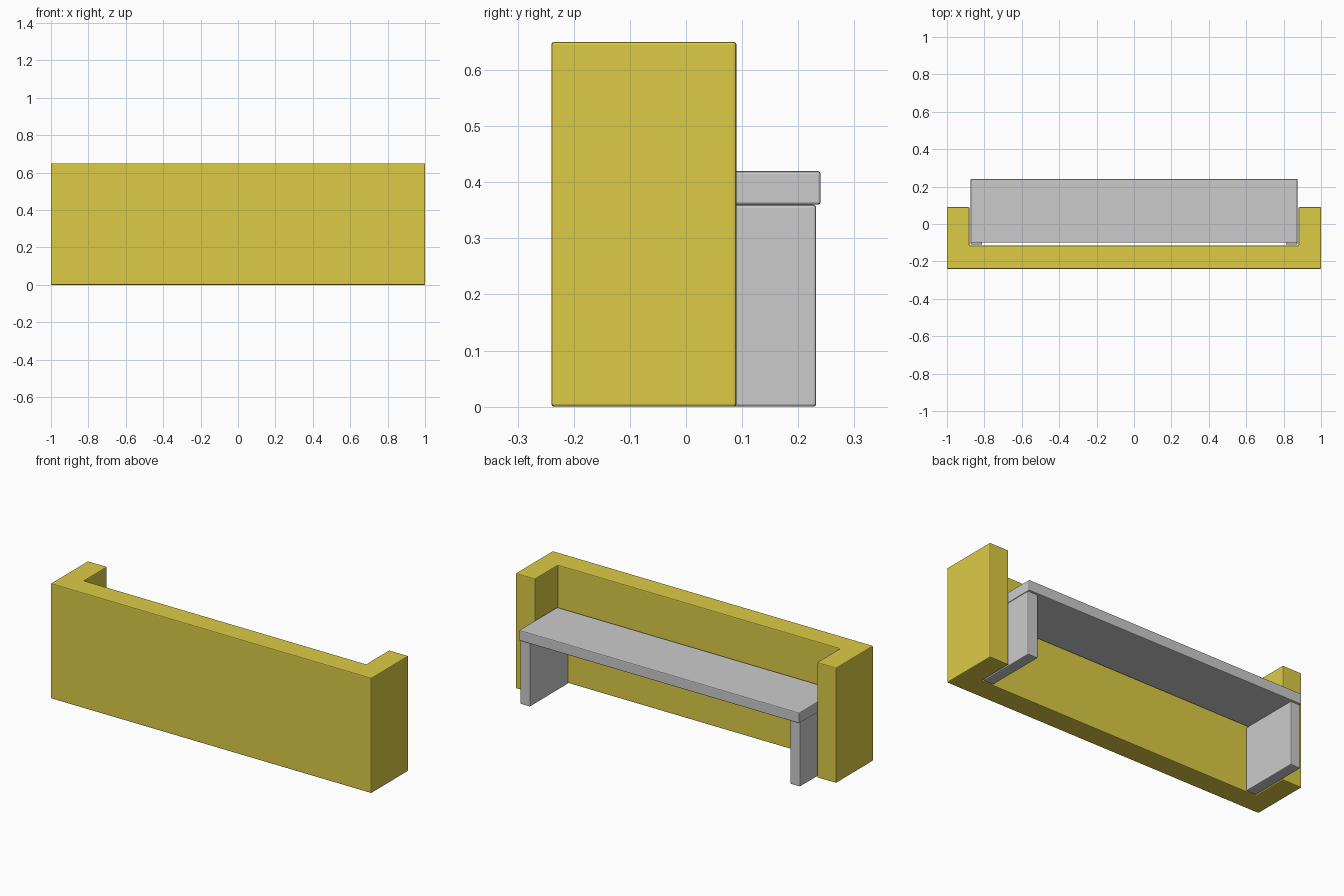
import bpy, bmesh

if "Cube" in bpy.data.objects:
    bpy.data.objects.remove(bpy.data.objects["Cube"])

yellow = bpy.data.materials.new("yellow_paint")
yellow.diffuse_color = (0.72, 0.60, 0.06, 1)
yellow.use_nodes = True
yellow.node_tree.nodes["Principled BSDF"].inputs["Base Color"].default_value = yellow.diffuse_color


def prism(name, outline, z0, z1, mat=None):
    """Extrude an x/y outline between two heights and soften its edges."""
    bm = bmesh.new()
    base = bm.faces.new([bm.verts.new((x, y, z0)) for x, y in outline])
    ext = bmesh.ops.extrude_face_region(bm, geom=[base])
    top = [v for v in ext["geom"] if isinstance(v, bmesh.types.BMVert)]
    bmesh.ops.translate(bm, verts=top, vec=(0, 0, z1 - z0))
    bmesh.ops.recalc_face_normals(bm, faces=bm.faces)
    mesh = bpy.data.meshes.new(name)
    bm.to_mesh(mesh)
    bm.free()
    obj = bpy.data.objects.new(name, mesh)
    bpy.context.collection.objects.link(obj)
    if mat:
        mesh.materials.append(mat)
    bevel = obj.modifiers.new("soft_edges", "BEVEL")
    bevel.width = 0.005
    bevel.segments = 2
    return obj


def rect(x0, x1, y0, y1):
    return [(x0, y0), (x1, y0), (x1, y1), (x0, y1)]


# U-shaped surround: long panel with a return at each end
half = [(1, -0.24), (1, 0.09), (0.88, 0.09), (0.88, -0.115)]
prism("surround", half + [(-x, y) for x, y in reversed(half)], 0, 0.65, yellow)

# Bench seat resting on two panel legs
prism("seat", rect(-0.874, 0.874, -0.10, 0.24), 0.36, 0.42)
for side, name in ((-1, "left_leg"), (1, "right_leg")):
    x0, x1 = sorted((side * 0.812, side * 0.874))
    prism(name, rect(x0, x1, -0.11, 0.232), 0, 0.36)
